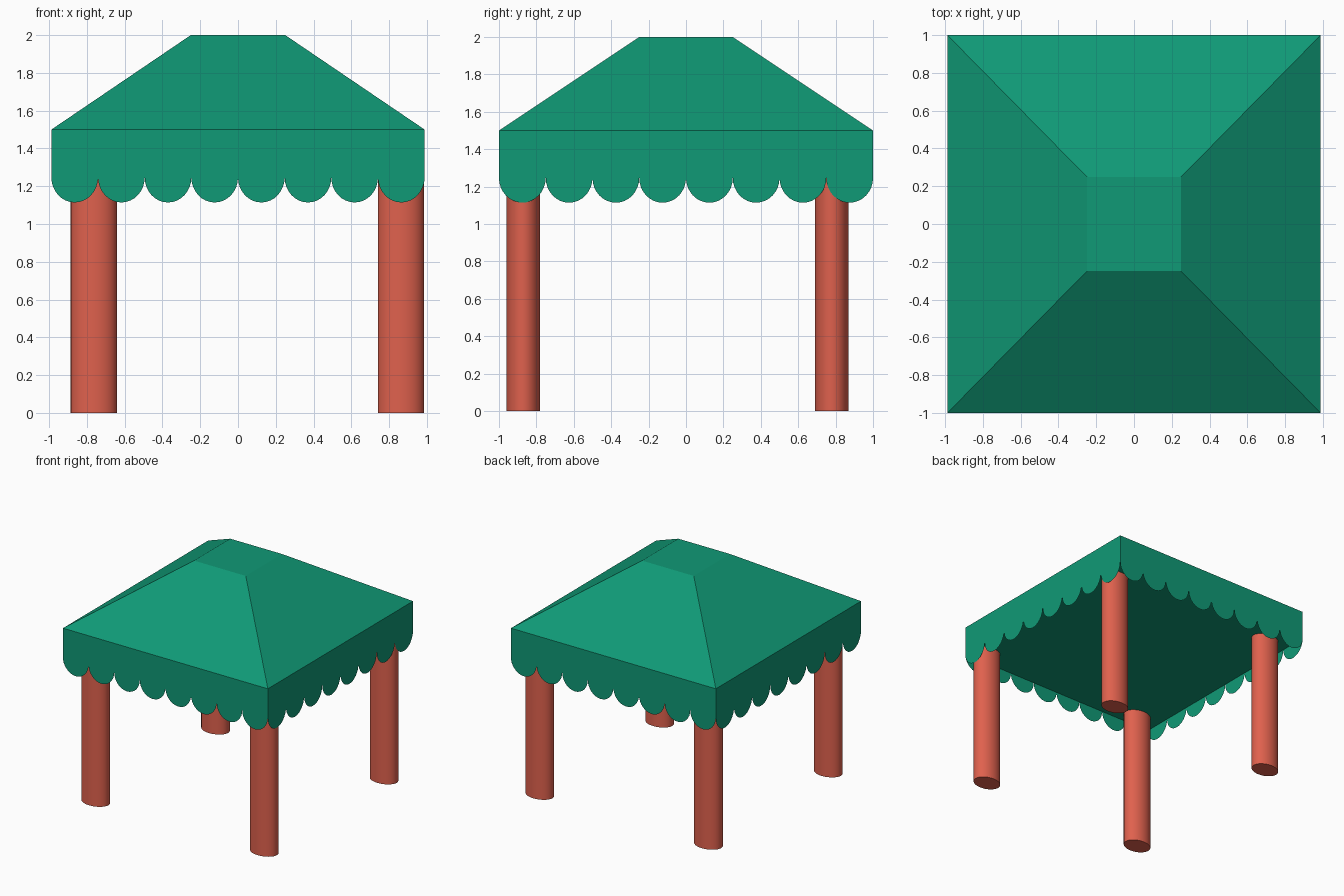
import bpy, bmesh, math

if "Cube" in bpy.data.objects:
    bpy.data.objects.remove(bpy.data.objects["Cube"])

HX, HY = 0.988, 1.0        # canopy half sizes
EAVE, CUSP, TOP = 1.5, 1.247, 2.0
SCALLOPS, DEPTH, STEPS = 8, 0.133, 16


def material(name, color):
    m = bpy.data.materials.new(name)
    m.diffuse_color = color
    m.use_nodes = True
    m.node_tree.nodes["Principled BSDF"].inputs["Base Color"].default_value = m.diffuse_color
    return m


green = material("green_canvas", (0.005, 0.32, 0.18, 1))
red = material("red_post", (0.74, 0.12, 0.075, 1))


def ring(bm, hx, hy, z):
    return [bm.verts.new((sx * hx, sy * hy, z))
            for sx, sy in ((-1, -1), (1, -1), (1, 1), (-1, 1))]


# Canopy: flat-topped hip roof, scalloped valance and flat ceiling
bm = bmesh.new()
top = ring(bm, 0.25, 0.25, TOP)
eave = ring(bm, HX, HY, EAVE)
ceiling = ring(bm, HX, HY, CUSP)
bm.faces.new(top)
bm.faces.new(ceiling[::-1])
for i in range(4):
    j = (i + 1) % 4
    bm.faces.new((eave[i], eave[j], top[j], top[i]))
    bm.faces.new((ceiling[i], ceiling[j], eave[j], eave[i]))
    # Half-round scallops hanging along this side
    a, b = ceiling[i].co.copy(), ceiling[j].co.copy()
    for k in range(SCALLOPS):
        arc = []
        for s in range(STEPS + 1):
            t = math.pi * s / STEPS
            p = a.lerp(b, (k + 0.5 - 0.5 * math.cos(t)) / SCALLOPS)
            p.z -= DEPTH * math.sin(t)
            arc.append(bm.verts.new(p))
        bm.faces.new(arc)
mesh = bpy.data.meshes.new("canopy")
bm.to_mesh(mesh)
bm.free()
canopy = bpy.data.objects.new("canopy", mesh)
bpy.context.collection.objects.link(canopy)
mesh.materials.append(green)

# Four oval posts
for xname, x in (("left", -0.763), ("right", 0.863)):
    for yname, y in (("front", -0.87), ("back", 0.78)):
        bpy.ops.mesh.primitive_cylinder_add(vertices=32, radius=1, depth=CUSP,
                                            location=(x, y, CUSP / 2))
        post = bpy.context.object
        post.name = f"{yname}_{xname}_post"
        post.scale = (0.123, 0.09, 1)
        bpy.ops.object.transform_apply(location=False, rotation=False, scale=True)
        bpy.ops.object.shade_smooth_by_angle(angle=math.radians(40))
        post.data.materials.append(red)
